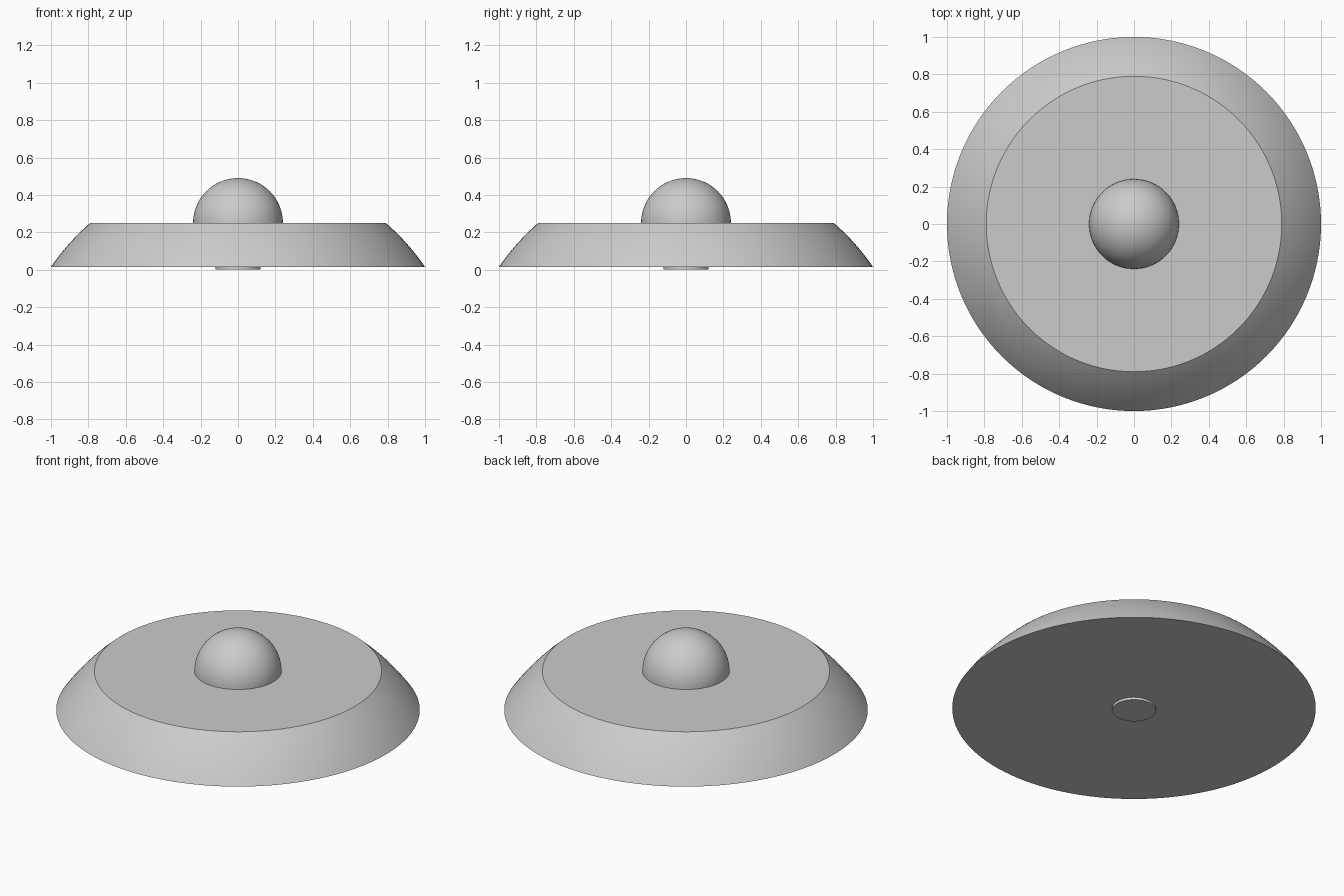
import bpy
import math

cube = bpy.data.objects.get("Cube")
if cube:
    bpy.data.objects.remove(cube, do_unlink=True)

# Single plain grey
grey = bpy.data.materials.new("plain_grey")
grey.use_nodes = True
colour = (0.6, 0.6, 0.6, 1.0)
grey.diffuse_color = colour
grey.node_tree.nodes["Principled BSDF"].inputs["Base Color"].default_value = colour


def arc(radius, centre_z, start, end, steps):
    """Profile points (r, z) on a circle centred on the z axis."""
    angles = [start + (end - start) * i / steps for i in range(steps + 1)]
    return [(radius * math.cos(a), centre_z + radius * math.sin(a)) for a in angles]


def lathe(name, profile, sides=128):
    """Revolve a profile running from the lower rim upwards and cap its ends."""
    verts, rings, faces = [], [], []
    for r, z in profile:
        count = sides if r > 1e-5 else 1
        rings.append([len(verts) + i for i in range(count)])
        for i in range(count):
            a = 2 * math.pi * i / sides
            verts.append((r * math.cos(a), r * math.sin(a), z))
    for low, high in zip(rings, rings[1:]):
        for i in range(sides):
            j = (i + 1) % sides
            if len(high) == 1:
                faces.append((low[i], low[j], high[0]))
            else:
                faces.append((low[i], low[j], high[j], high[i]))
    faces.append(rings[0][::-1])
    if len(rings[-1]) > 1:
        faces.append(rings[-1])
    mesh = bpy.data.meshes.new(name)
    mesh.from_pydata(verts, [], faces)
    mesh.materials.append(grey)
    obj = bpy.data.objects.new(name, mesh)
    bpy.context.collection.objects.link(obj)
    bpy.ops.object.select_all(action="DESELECT")
    obj.select_set(True)
    bpy.context.view_layer.objects.active = obj
    bpy.ops.object.shade_smooth_by_angle(angle=math.radians(30))
    return obj


# Wide body: a slice of a large sphere, flat above and below
base_z, top_z, base_r, top_r = 0.015, 0.25, 1.0, 0.79
centre = (top_r**2 + top_z**2 - base_r**2 - base_z**2) / (2 * (top_z - base_z))
radius = math.hypot(base_r, base_z - centre)
lathe("body", arc(radius, centre, math.asin((base_z - centre) / radius),
                  math.asin((top_z - centre) / radius), 12))

# Half-round dome on top
lathe("top_dome", arc(0.24, top_z, 0, math.pi / 2, 24))

# Thin round foot underneath
lathe("bottom_foot", [(0.12, 0.0), (0.12, base_z)], 64)
